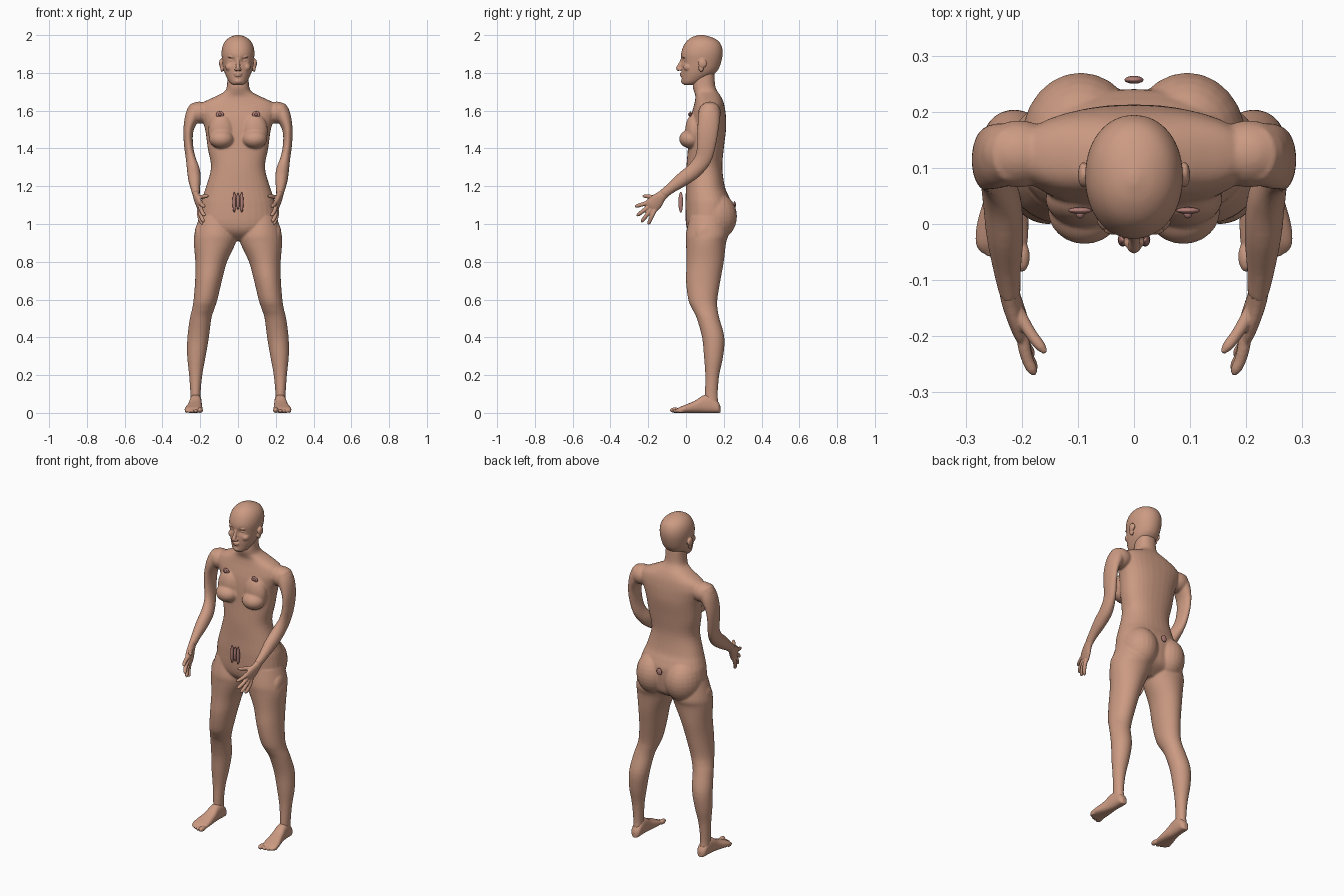
import bpy, bmesh, math
from mathutils import Vector, Matrix


def material(name, rgb):
    m = bpy.data.materials.new(name)
    m.diffuse_color = (*rgb, 1)
    return m


SKIN = material("skin", (0.60, 0.325, 0.225))
ROSE = material("rose_skin", (0.46, 0.215, 0.19))


def loft(bm, rings, n=32, p=2.0, sub=4):
    """Smooth loft through rings given as (centre, half axis u, half axis v)."""
    out = []
    for i in range(len(rings) - 1):
        k = [rings[max(i - 1, 0)], rings[i], rings[i + 1], rings[min(i + 2, len(rings) - 1)]]
        for j in range(sub):
            t = j / sub
            w = (-.5*t + t*t - .5*t**3, 1 - 2.5*t*t + 1.5*t**3,
                 .5*t + 2*t*t - 1.5*t**3, -.5*t*t + .5*t**3)
            out.append([sum((k[q][c] * w[q] for q in range(4)), Vector()) for c in range(3)])
    out.append(rings[-1])
    loops = []
    for c, u, v in out:
        loop = []
        for a in range(n):
            ca, sa = math.cos(2*math.pi*a/n), math.sin(2*math.pi*a/n)
            ca = math.copysign(abs(ca) ** (2/p), ca)
            sa = math.copysign(abs(sa) ** (2/p), sa)
            loop.append(bm.verts.new(c + u*ca + v*sa))
        loops.append(loop)
    for A, B in zip(loops, loops[1:]):
        for a in range(n):
            b = (a + 1) % n
            bm.faces.new((A[a], A[b], B[b], B[a]))
    bm.faces.new(loops[0][::-1])
    bm.faces.new(loops[-1])


def slices(bm, rows, s=1, **kw):
    """Loft of level slices: (z, x centre, half width, y front, y back)."""
    loft(bm, [(Vector((s*x, (f+b)/2, z)), Vector((w, 0, 0)), Vector((0, (b-f)/2, 0)))
              for z, x, w, f, b in rows], **kw)


def tube(bm, pts, s=1, **kw):
    """Loft square to a path: (x, y, z, sideways radius, other radius)."""
    P = [Vector((s*q[0], q[1], q[2])) for q in pts]
    rings = []
    for i, q in enumerate(pts):
        t = (P[min(i+1, len(P)-1)] - P[max(i-1, 0)]).normalized()
        u = Vector((1, 0, 0))
        u = (u - t*u.dot(t)).normalized()
        rings.append((P[i], u*q[3], t.cross(u)*q[4]))
    loft(bm, rings, **kw)


def ball(bm, c, r):
    bmesh.ops.create_uvsphere(bm, u_segments=24, v_segments=16, radius=1,
                              matrix=Matrix.Translation(c) @ Matrix.Diagonal((*r, 1)))


def finish(bm, name, mat, voxel=0, smooth=4):
    """Turn the gathered parts into one fused, smooth object."""
    bmesh.ops.recalc_face_normals(bm, faces=bm.faces)
    me = bpy.data.meshes.new(name)
    bm.to_mesh(me)
    bm.free()
    me.materials.append(mat)
    me.shade_smooth()
    ob = bpy.data.objects.new(name, me)
    bpy.context.collection.objects.link(ob)
    if voxel:
        r = ob.modifiers.new("fuse", 'REMESH')
        r.mode = 'VOXEL'
        r.voxel_size = voxel
        r.use_smooth_shade = True
        m = ob.modifiers.new("soften", 'SMOOTH')
        m.factor = 0.5
        m.iterations = smooth
    return ob


# Torso and neck
body = bmesh.new()
slices(body, [(.91, 0, .05, .07, .15), (.95, 0, .15, .02, .215), (1.0, 0, .20, .0, .235),
              (1.1, 0, .198, -.003, .24), (1.15, 0, .185, -.002, .225), (1.2, 0, .168, 0, .205),
              (1.3, 0, .143, .002, .192), (1.4, 0, .160, .01, .20), (1.5, 0, .174, .016, .212),
              (1.56, 0, .195, .024, .212), (1.6, 0, .21, .034, .208), (1.64, 0, .19, .045, .20),
              (1.675, 0, .12, .05, .185), (1.70, 0, .073, .043, .168), (1.73, 0, .059, .036, .155),
              (1.80, 0, .055, .04, .15)], p=2.3)
for s in (1, -1):
    # Chest, buttocks and hip pads
    ball(body, (s*.088, .024, 1.45), (.066, .06, .05))
    ball(body, (s*.088, .045, 1.49), (.07, .05, .095))
    ball(body, (s*.095, .15, 1.04), (.105, .12, .13))
    ball(body, (s*.21, .1, .94), (.02, .05, .06))
    # Shoulder and arm
    ball(body, (s*.205, .125, 1.59), (.068, .06, .058))
    tube(body, [(.215, .125, 1.62, .04, .05), (.24, .122, 1.57, .04, .058),
                (.262, .116, 1.5, .027, .056), (.262, .108, 1.42, .024, .05),
                (.25, .09, 1.345, .026, .045), (.236, .045, 1.285, .034, .042),
                (.23, -.02, 1.235, .033, .038), (.226, -.08, 1.19, .025, .028),
                (.221, -.125, 1.155, .019, .026)], s)
    # Leg
    slices(body, [(1.04, .12, .085, .02, .21), (.95, .118, .112, 0, .225), (.9, .123, .111, 0, .212),
                  (.8, .142, .084, .003, .2), (.7, .156, .071, 0, .182), (.6, .172, .063, .012, .166),
                  (.55, .184, .059, .033, .167), (.5, .198, .057, .057, .177),
                  (.4, .211, .057, .085, .203), (.3, .22, .049, .095, .197),
                  (.2, .224, .035, .102, .176), (.1, .225, .027, .1, .168),
                  (.05, .224, .028, .1, .172)], s)
finish(body, "body", SKIN, .0055, 6)

# Hands: palm, four fingers and thumb
for s, side in ((1, "left"), (-1, "right")):
    hand = bmesh.new()
    tube(hand, [(.224, -.10, 1.173, .018, .024), (.220, -.13, 1.148, .018, .028),
                (.212, -.155, 1.122, .017, .038), (.203, -.18, 1.098, .015, .041),
                (.199, -.192, 1.086, .010, .036)], s)
    for a, b in (((.197, -.195, 1.115), (.178, -.266, 1.093)),
                 ((.198, -.193, 1.095), (.177, -.258, 1.045)),
                 ((.200, -.184, 1.078), (.182, -.234, 1.013)),
                 ((.205, -.168, 1.068), (.189, -.199, 1.0)),
                 ((.212, -.14, 1.14), (.160, -.226, 1.148))):
        a, b = Vector(a), Vector(b)
        pts = []
        for t, r in ((-.1, .011), (.3, .0115), (.65, .0105), (.9, .0095), (1.04, .004)):
            q = a.lerp(b, t)
            q.x += .006*math.sin(math.pi*max(t, 0))
            pts.append((*q, r, r))
        tube(hand, pts, s, n=16)
    finish(hand, side + "_hand", SKIN, .0032, 3)

    # Feet with five toes
    foot = bmesh.new()
    rows = [(.182, .222, .012, .035), (.168, .222, .027, .062), (.13, .223, .031, .095),
            (.09, .225, .033, .092), (.05, .228, .038, .066), (.0, .234, .046, .044),
            (-.035, .236, .046, .03), (-.052, .234, .038, .018)]
    loft(foot, [(Vector((s*x, y, h/2)), Vector((w, 0, 0)), Vector((0, 0, h/2)))
                for y, x, w, h in rows], p=2.5)
    for x, y, r in ((.2, -.058, .0145), (.224, -.058, .010), (.242, -.051, .010),
                    (.258, -.041, .0095), (.272, -.028, .0095)):
        ball(foot, (s*x, y, r), (r, r*1.9, r))
    finish(foot, side + "_foot", SKIN, .0035, 3)

# Head: skull with eye sockets
head = bmesh.new()
slices(head, [(1.735, 0, .022, -.008, .03), (1.748, 0, .043, -.02, .075), (1.78, 0, .062, -.023, .13),
              (1.81, 0, .073, -.024, .165), (1.85, 0, .081, -.024, .184), (1.9, 0, .087, -.026, .194),
              (1.94, 0, .082, -.014, .189), (1.97, 0, .066, .006, .17), (1.99, 0, .04, .035, .132),
              (2.001, 0, .008, .07, .09)], n=64, p=2.1, sub=8)
for v in head.verts:
    for s in (1, -1):
        d = (v.co - Vector((s*.034, -.018, 1.866))).length
        v.co.y += .013*math.exp(-(d/.017)**2)
# Nose and lips
tube(head, [(0, -.018, 1.878, .008, .008), (0, -.028, 1.85, .009, .010),
            (0, -.041, 1.825, .012, .012), (0, -.036, 1.812, .010, .010)], n=16)
ball(head, (0, -.023, 1.796), (.022, .011, .005))
ball(head, (0, -.022, 1.786), (.019, .011, .006))
ball(head, (0, -.014, 1.756), (.02, .012, .014))
for s in (1, -1):
    # Eyes, brows, nostrils, cheeks and ears
    ball(head, (s*.033, .001, 1.866), (.014, .012, .009))
    ball(head, (s*.034, -.012, 1.884), (.021, .008, .005))
    ball(head, (s*.011, -.032, 1.818), (.008, .011, .007))
    ball(head, (s*.045, .012, 1.83), (.022, .026, .022))
    ball(head, (s*.09, .088, 1.85), (.010, .023, .024))
    ball(head, (s*.085, .08, 1.825), (.009, .014, .02))
finish(head, "head", SKIN, .0035, 3)

# Small raised surface details on chest, front and back
for s, side in ((1, "left"), (-1, "right")):
    d = bmesh.new()
    ball(d, (s*.096, .024, 1.58), (.021, .006, .017))
    ball(d, (s*.096, .02, 1.58), (.008, .010, .008))
    finish(d, side + "_chest_detail", ROSE)
d = bmesh.new()
for x, z, h in ((-.02, 1.115, .055), (.02, 1.115, .055), (0, 1.12, .045)):
    ball(d, (x, -.028, z), (.009, .012, h))
finish(d, "front_detail", ROSE)
d = bmesh.new()
ball(d, (0, .257, 1.1), (.017, .007, .021))
finish(d, "back_detail", ROSE)
